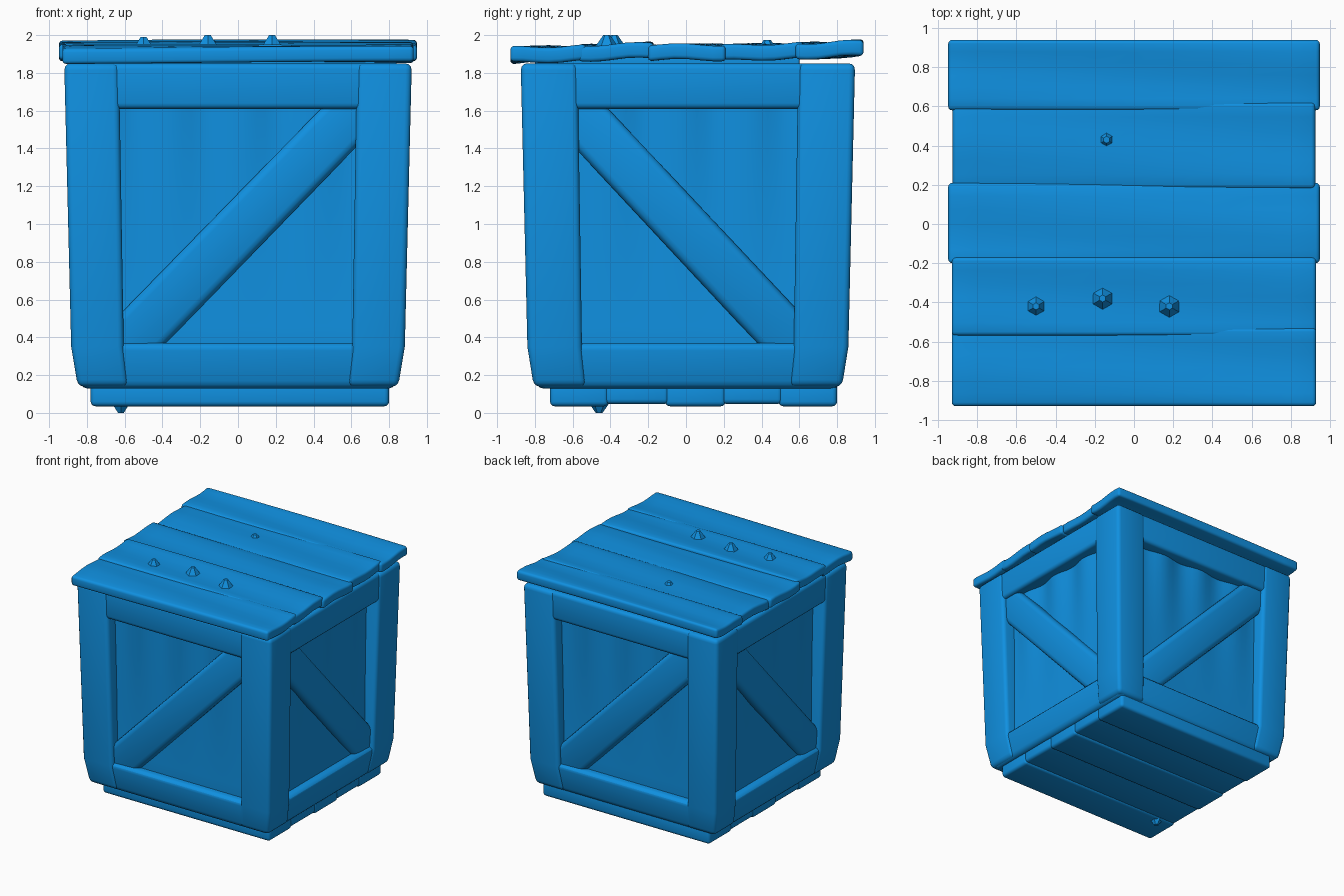
import bpy, bmesh, math
from mathutils import Matrix, Vector

old = bpy.data.objects.get("Cube")
if old:
    bpy.data.objects.remove(old, do_unlink=True)

blue = bpy.data.materials.new("crate_blue")
blue.use_nodes = True
blue.diffuse_color = (0.005, 0.28, 0.75, 1)
blue.node_tree.nodes["Principled BSDF"].inputs["Base Color"].default_value = blue.diffuse_color


def finish(name, bm, shape=None):
    """Reshape the vertices, then turn the bmesh into a smooth-shaded object."""
    if shape:
        for v in bm.verts:
            v.co = shape(v.co)
    bmesh.ops.recalc_face_normals(bm, faces=bm.faces)
    mesh = bpy.data.meshes.new(name)
    bm.to_mesh(mesh)
    bm.free()
    mesh.materials.append(blue)
    ob = bpy.data.objects.new(name, mesh)
    bpy.context.collection.objects.link(ob)
    bpy.ops.object.select_all(action='DESELECT')
    ob.select_set(True)
    bpy.context.view_layer.objects.active = ob
    bpy.ops.object.shade_smooth_by_angle(angle=math.radians(40))
    return ob


def box(lo, hi, bevel=0.03, turn=None):
    """Bevelled box between two corners, optionally turned about its centre."""
    lo, hi = Vector(lo), Vector(hi)
    bm = bmesh.new()
    bmesh.ops.create_cube(bm, size=1)
    for v in bm.verts:
        v.co = Vector(a * b for a, b in zip(v.co, hi - lo))
    if bevel:
        bmesh.ops.bevel(bm, geom=bm.edges[:], offset=bevel, segments=3,
                        profile=0.5, affect='EDGES')
    if turn:
        bm.transform(turn)
    bm.transform(Matrix.Translation((lo + hi) / 2))
    return bm


def cut(bm, point, normal):
    bmesh.ops.bisect_plane(bm, geom=bm.verts[:] + bm.edges[:] + bm.faces[:],
                           plane_co=point, plane_no=normal)


# Body taper: unit square plan scaled by height, with a kink near the foot
KINK = 0.35


def taper(p):
    if p.z > KINK:
        s = 0.96 + 0.04 * (p.z - KINK) / 1.5
    else:
        s = 0.96 - 0.04 * (KINK - p.z) / 0.22
    return Vector((p.x * 0.92 * s, p.y * 0.885 * s + 0.01, p.z))


# Each side maps (along, outward, height) to the body plan
SIDES = {
    "front": lambda p: taper(Vector((p.x, -p.y, p.z))),
    "left": lambda p: taper(Vector((p.y, -p.x, p.z))),
    "back": lambda p: taper(Vector((-p.x, p.y, p.z))),
    "right": lambda p: taper(Vector((-p.y, p.x, p.z))),
}


def panel():
    """Recessed board with soft folds that fade towards the foot."""
    bm = bmesh.new()
    bmesh.ops.create_grid(bm, x_segments=28, y_segments=14, size=1)
    for v in bm.verts:
        a, h = v.co.x * 0.75, (v.co.y + 1) / 2
        fold = 0.02 * math.sin(a * 15 + 1) * h * h
        v.co = Vector((a, 0.885 + fold + 0.03 * (1 - h) ** 3, 0.25 + 1.45 * h))
    return bm


for side, place in SIDES.items():
    finish(side + "_panel", panel(), place)
    # Top and bottom rails
    finish(side + "_top_rail", box((-0.97, 0.8, 1.61), (0.97, 0.99, 1.85)), place)
    rail = box((-0.97, 0.8, 0.13), (0.97, 0.985, 0.37), 0.04)
    cut(rail, (0, 0, KINK), (0, 0, 1))
    finish(side + "_bottom_rail", rail, place)
    # Diagonal brace
    tilt = Matrix.Rotation(-math.atan2(1.26, 1.37), 4, 'Y')
    finish(side + "_brace",
           box((-0.97, 0.8, 0.83), (0.97, 0.96, 1.12), 0.045, tilt), place)

# Corner posts
for sx, fx in ((-1, "right"), (1, "left")):
    for sy, fy in ((-1, "front"), (1, "back")):
        post = box((0.685, 0.66, 0.14), (1, 1, 1.85), 0.035)
        cut(post, (0, 0, KINK), (0, 0, 1))
        finish(f"{fy}_{fx}_post", post,
               lambda p: taper(Vector((p.x * sx, p.y * sy, p.z))))

# Inner body closing the top and foot
finish("inner_body", box((-0.84, -0.84, 0.14), (0.84, 0.84, 1.83), 0), taper)

# Floor boards under the body
edges = [-0.71, -0.42, -0.1, 0.2, 0.5, 0.79]
for i, (y0, y1) in enumerate(zip(edges, edges[1:])):
    low = 0.035 + 0.012 * (i % 2)
    finish(f"floor_board_{i + 1}",
           box((-0.78, y0 - 0.01, low), (0.8, y1 + 0.01, 0.17), 0.025))

# Batten joining lid and body
finish("lid_batten", box((-0.84, -0.8, 1.8), (0.84, 0.6, 1.89), 0.01))

# Lid planks: front edge, back edge, half width, top at front, top at back
PLANKS = [
    (-0.93, -0.53, 0.93, 1.935, 1.945),
    (-0.57, -0.17, 0.93, 1.945, 1.96),
    (-0.2, 0.21, 0.948, 1.95, 1.95),
    (0.18, 0.62, 0.925, 1.945, 1.96),
    (0.58, 0.94, 0.948, 1.955, 1.972),
]
for i, (y0, y1, half, z0, z1) in enumerate(PLANKS):
    plank = box((-half, y0, -0.082), (half, y1, 0), 0.02)
    for k in range(-4, 5):
        cut(plank, (k * 0.2, 0, 0), (1, 0, 0))
    for k in range(1, 6):
        cut(plank, (0, y0 + (y1 - y0) * k / 6, 0), (0, 1, 0))

    def warp(p):
        t = (p.y - y0) / (y1 - y0)
        wave = 0.007 * math.sin(t * math.pi * 2 + p.x * 1.5 + i * 2)
        return Vector((p.x, p.y, p.z + z0 + (z1 - z0) * t + wave))

    finish(f"lid_plank_{i + 1}", plank, warp)


def peg(name, x, y, z, height, radius, flip=False):
    """Small rough peg with a blunt tip."""
    bm = bmesh.new()
    bmesh.ops.create_cone(bm, cap_ends=True, segments=6, radius1=radius,
                          radius2=radius * 0.3, depth=height)
    if flip:
        bm.transform(Matrix.Rotation(math.pi, 4, 'X'))
    bm.transform(Matrix.Translation((x, y, z)))
    finish(name, bm)


# Pegs on the lid and one under the floor
for i, (x, y, top) in enumerate(((-0.5, -0.42, 1.99), (-0.16, -0.38, 2.0),
                                 (0.18, -0.42, 2.0), (-0.14, 0.43, 1.975))):
    peg(f"lid_peg_{i + 1}", x, y, top - 0.03, 0.06, 0.06)
peg("floor_peg", -0.62, -0.46, 0.03, 0.06, 0.06, flip=True)
